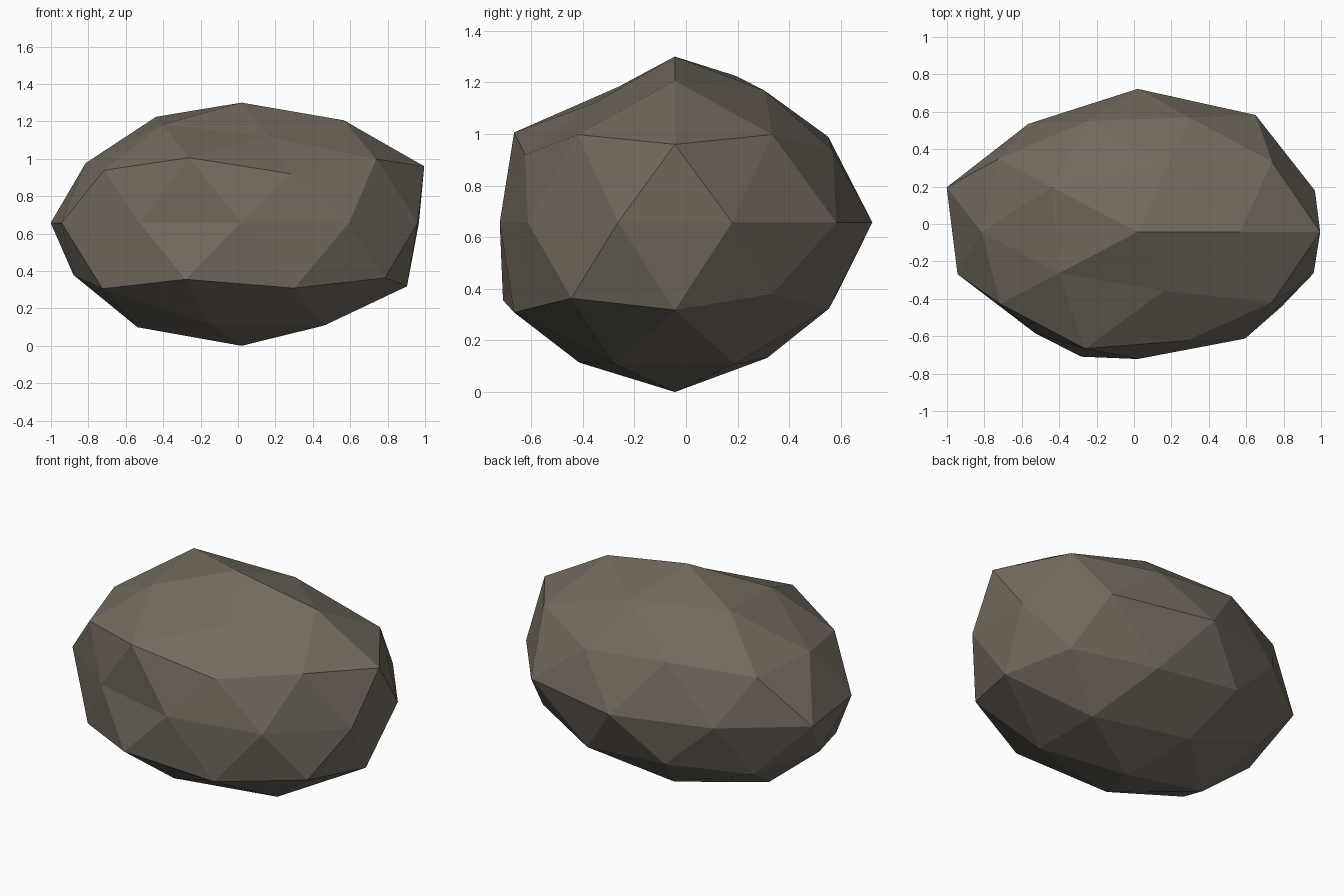
import bpy, bmesh, math
from mathutils import Vector

if "Cube" in bpy.data.objects:
    bpy.data.objects.remove(bpy.data.objects["Cube"])

# Radial swell of the boulder, one row per ring from bottom to top,
# each row running counter-clockwise from +x
SWELL = [
    [1.06],
    [1.04, .995, 1.058, 1.03, 1.04],
    [1.04, 1.025, 1.02, 1.08, 1.07],
    [1.0, 1.02, 1.005, 1.088, 1.06],
    [.997, 1.074, 1.063, .993, 1.073, 1.012, .93, .943, .978, .99],
    [1.092, 1.0, 1.03, 1.015, .948],
    [1.045, 1.02, .98, 1.07, 1.045],
    [1.04, .968, 1.075, .995, .875],
    [1.037],
]
SIZE = Vector((1.0, .72, .62))
CENTRE = Vector((.019, -.043, .657))


def ring_order(v):
    angle = (math.atan2(v.co.y, v.co.x) + .01) % math.tau
    return round(v.co.z, 2), angle


# Boulder: low-poly sphere, swollen per vertex, then squashed
bm = bmesh.new()
bmesh.ops.create_icosphere(bm, subdivisions=2, radius=1)
factors = [f for ring in SWELL for f in ring]
for v, f in zip(sorted(bm.verts, key=ring_order), factors):
    v.co = v.co.normalized() * f * SIZE + CENTRE
for face in bm.faces:
    face.smooth = False

mesh = bpy.data.meshes.new("boulder")
bm.to_mesh(mesh)
bm.free()

# Stone colour
stone = bpy.data.materials.new("brown_grey_stone")
stone.diffuse_color = (.17, .145, .115, 1)
stone.use_nodes = True
stone.node_tree.nodes["Principled BSDF"].inputs["Base Color"].default_value = stone.diffuse_color
mesh.materials.append(stone)

boulder = bpy.data.objects.new("boulder", mesh)
bpy.context.collection.objects.link(boulder)
